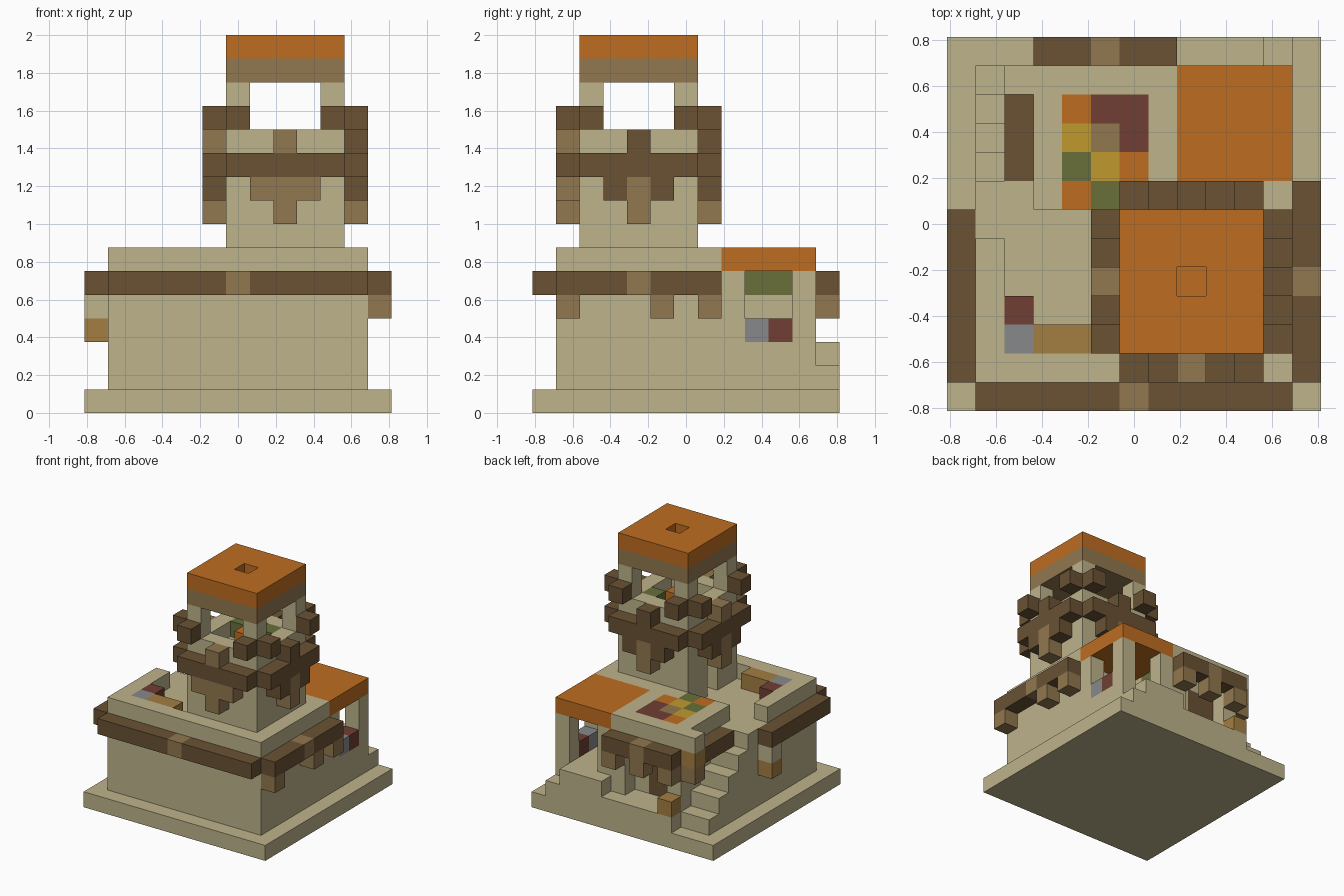
import bpy
import bmesh
from mathutils import Vector

cube = bpy.data.objects.get("Cube")
if cube:
    bpy.data.objects.remove(cube, do_unlink=True)

UNIT = 0.125
ORIGIN = Vector((-6.5, -6.5, 0)) * UNIT
PALETTE = {
    "sandstone": "bdb38b", "dark timber": "6a5234", "light timber": "91774f",
    "orange tile": "be6d21", "ochre": "a47e42", "maroon": "703f34",
    "green": "68703a", "yellow": "c09a2d", "grey": "87898b",
}


def linear(pair):
    c = int(pair, 16) / 255
    return c / 12.92 if c <= 0.04045 else ((c + 0.055) / 1.055) ** 2.4


def make_material(name, code):
    mat = bpy.data.materials.new(name)
    mat.use_nodes = True
    colour = [linear(code[n:n + 2]) for n in (0, 2, 4)] + [1]
    mat.diffuse_color = colour
    mat.node_tree.nodes["Principled BSDF"].inputs["Base Color"].default_value = colour
    return mat


materials = {name: make_material(name, code) for name, code in PALETTE.items()}
cells = {}


def block_range(x, y, z):
    """Every cell of a block; each axis is a single index or a (start, end) pair."""
    spans = [range(*a) if isinstance(a, tuple) else (a,) for a in (x, y, z)]
    return [(i, j, k) for i in spans[0] for j in spans[1] for k in spans[2]]


def fill(part, colour, x, y, z):
    for cell in block_range(x, y, z):
        cells[cell] = (part, colour)


def carve(x, y, z):
    for cell in block_range(x, y, z):
        cells.pop(cell, None)


STONE, DARK, LIGHT, TILE = "sandstone", "dark timber", "light timber", "orange tile"

# Plinth and main house
fill("plinth", STONE, (0, 13), (0, 13), 0)
fill("house_body", STONE, (1, 12), (1, 12), (1, 7))

# Sunken roof deck behind the parapet
carve((2, 6), (2, 7), 6)
carve((1, 3), (6, 8), 6)

# Side staircase rising towards the deck
carve((1, 3), (8, 12), (1, 7))
for step in range(4):
    fill("side_stairs", STONE, (1, 3), 11 - step, (1, 2 + step))

# Back landing and the steps leading to the porch
fill("back_landing", STONE, (3, 8), 12, 1)
fill("back_landing", STONE, (8, 11), 12, (1, 3))
fill("back_landing", STONE, 11, 12, 1)

# Recessed back door
carve((4, 7), 11, (2, 6))
fill("back_door", DARK, (4, 6), 10, (2, 5))

# Corner porch with pillars and tiled roof
carve((8, 12), (8, 12), (3, 6))
for corner in ((8, 11), (11, 8), (11, 11)):
    fill("porch_pillar", STONE, *corner, (3, 6))
fill("porch_roof", TILE, (8, 12), (8, 12), 6)
fill("porch_panel", "green", 7, (9, 11), 5)
fill("porch_goods", "grey", 11, 9, 3)
fill("porch_goods", "maroon", 11, 10, 3)

# Patterned rug on the flat roof, listed from back to front
RUG = (
    (TILE, "maroon", "maroon"),
    ("yellow", LIGHT, "maroon"),
    ("green", "yellow", TILE),
    (TILE, "green", STONE),
)
for row, colours in enumerate(RUG):
    for column, colour in enumerate(colours):
        fill("roof_rug", colour, 4 + column, 10 - row, 6)

# Goods on the deck
fill("deck_goods", "maroon", 2, 3, 6)
fill("deck_goods", "grey", 2, 2, 6)
fill("deck_goods", "ochre", (3, 5), 2, 6)

# Timber beams around the house, with lighter centre blocks
fill("front_beam", DARK, (1, 12), 0, 5)
fill("front_beam", LIGHT, 6, 0, 5)
fill("right_beam", DARK, 12, (1, 8), 5)
fill("right_beam", LIGHT, 12, 4, 5)
fill("left_beam", DARK, 0, (1, 7), 5)
fill("back_beam", DARK, (3, 8), 12, 5)
fill("back_beam", LIGHT, 5, 12, 5)
fill("stair_beam", DARK, 2, (8, 11), 5)
for y in (1, 5, 7):
    fill("right_bracket", LIGHT, 12, y, 4)
for x in (3, 5, 7):
    fill("back_bracket", LIGHT, x, 12, 4)

# Hanging lanterns and the lamp by the landing
fill("left_lantern", STONE, 0, 6, 4)
fill("left_lantern", "ochre", 0, 6, 3)
fill("stair_lantern", STONE, 2, 11, 6)
fill("stair_lantern", "ochre", 2, 11, 5)
fill("stair_lantern", LIGHT, 2, 11, 4)
fill("landing_lamp", "ochre", 3, 12, 2)

# Tower with an open lookout
fill("tower", STONE, (6, 11), (2, 7), (6, 14))
carve((7, 10), (2, 7), (12, 14))
carve((6, 11), (3, 6), (12, 14))
carve((7, 10), (3, 6), 11)
carve(6, 4, (6, 8))
fill("tower_door", DARK, 7, 4, (6, 8))
fill("tower_goods", TILE, 8, 4, 11)
for x in (7, 9):
    fill("tower_goods", "green", x, 5, 11)

# Tower roof with a smoke hole
fill("tower_eaves", LIGHT, (6, 11), (2, 7), 14)
fill("tower_roof", TILE, (6, 11), (2, 7), 15)
carve(8, 4, (14, 16))


# Balcony: the same timber pattern on each of the four tower sides
def balcony(name, place, post, side):
    def put(colour, along, z):
        fill(name, colour, *place(along), z)
    for along in range(5):
        put(DARK, along, 10)
    for end in (0, 4):
        put(DARK, end, 12)
    for bracket in (1, 3):
        put(side, bracket, 9)
    put(post, 2, 11)
    for z in (8, 9):
        put(LIGHT, 2, z)


balcony("front_balcony", lambda a: (6 + a, 1), LIGHT, LIGHT)
balcony("back_balcony", lambda a: (6 + a, 7), DARK, DARK)
balcony("left_balcony", lambda a: (5, 2 + a), LIGHT, DARK)
balcony("right_balcony", lambda a: (11, 2 + a), DARK, DARK)

# Outer faces of a cell: direction and its two in-plane axes
AXES = [Vector(v) for v in ((1, 0, 0), (0, 1, 0), (0, 0, 1))]
SIDES = [(AXES[n] * s, AXES[n - 2] * s, AXES[n - 1]) for n in range(3) for s in (1, -1)]


def build(part):
    bm = bmesh.new()
    own = {c: v[1] for c, v in cells.items() if v[0] == part}
    slots = sorted(set(own.values()))
    for cell, colour in own.items():
        centre = Vector(cell) + Vector((0.5, 0.5, 0.5))
        for normal, u, v in SIDES:
            if tuple(int(c) for c in Vector(cell) + normal) in cells:
                continue
            corners = [centre + (normal + u * a + v * b) / 2
                       for a, b in ((-1, -1), (1, -1), (1, 1), (-1, 1))]
            face = bm.faces.new([bm.verts.new(ORIGIN + c * UNIT) for c in corners])
            face.material_index = slots.index(colour)
    bmesh.ops.remove_doubles(bm, verts=bm.verts, dist=0.001)
    bmesh.ops.dissolve_limit(bm, angle_limit=0.01, verts=bm.verts,
                             edges=bm.edges, delimit={"MATERIAL"})
    mesh = bpy.data.meshes.new(part)
    bm.to_mesh(mesh)
    bm.free()
    for slot in slots:
        mesh.materials.append(materials[slot])
    bpy.context.collection.objects.link(bpy.data.objects.new(part, mesh))


for part in sorted({value[0] for value in cells.values()}):
    build(part)
